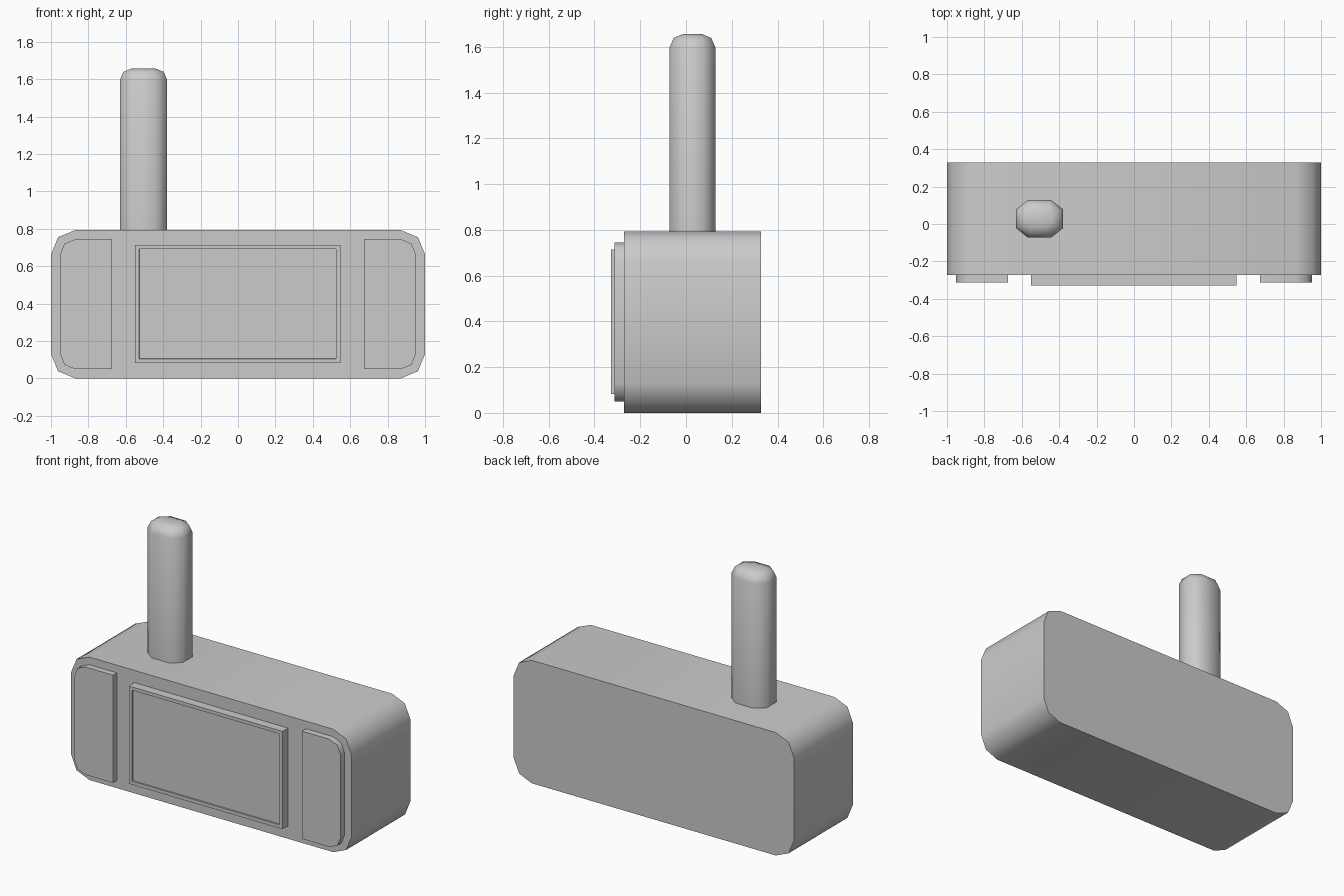
import bpy, bmesh
from math import sin, cos, pi

if "Cube" in bpy.data.objects:
    bpy.data.objects.remove(bpy.data.objects["Cube"])


def finish(name, bm, angle=50):
    bmesh.ops.recalc_face_normals(bm, faces=bm.faces)
    me = bpy.data.meshes.new(name)
    bm.to_mesh(me)
    bm.free()
    ob = bpy.data.objects.new(name, me)
    bpy.context.collection.objects.link(ob)
    bpy.ops.object.select_all(action='DESELECT')
    ob.select_set(True)
    bpy.context.view_layer.objects.active = ob
    bpy.ops.object.shade_smooth_by_angle(angle=angle * pi / 180)
    return ob


def corner(cx, cz, r, start):
    # two-segment rounded corner
    return [(cx + r * cos(start + i * pi / 4), cz + r * sin(start + i * pi / 4)) for i in range(3)]


def slab(bm, outline, y0, y1):
    # extrude an x/z outline from y0 to y1, return the front face (y0)
    front = bm.faces.new([bm.verts.new((x, y0, z)) for x, z in outline])
    back = [bm.verts.new((x, y1, z)) for x, z in outline]
    bm.faces.new(back[::-1])
    f, n = list(front.verts), len(outline)
    for i in range(n):
        j = (i + 1) % n
        bm.faces.new((f[j], f[i], back[i], back[j]))
    return front


# Body
X, Z0, Z1 = 0.87, 0.13, 0.663
bm = bmesh.new()
slab(bm, corner(X, Z1, 0.13, 0) + corner(-X, Z1, 0.13, pi / 2)
     + corner(-X, Z0, 0.13, pi) + corner(X, Z0, 0.13, 1.5 * pi), -0.272, 0.328)
finish("body", bm)

# Side panels, rounded on their outer corners
for side, label in ((1, "right"), (-1, "left")):
    pts = corner(X, Z1, 0.081, 0) + [(0.675, 0.744), (0.675, 0.049)] + corner(X, Z0, 0.081, 1.5 * pi)
    bm = bmesh.new()
    slab(bm, [(side * x, z) for x, z in pts], -0.312, -0.262)
    finish(label + "_panel", bm)

# Screen with slightly recessed inner face
bm = bmesh.new()
front = slab(bm, [(-0.55, 0.083), (0.547, 0.083), (0.547, 0.714), (-0.55, 0.714)], -0.328, -0.262)
bmesh.ops.recalc_face_normals(bm, faces=bm.faces)
bmesh.ops.inset_region(bm, faces=[front], thickness=0.031)
bmesh.ops.inset_region(bm, faces=[front], thickness=0.001, depth=-0.01)
finish("screen", bm, 30)

# Antenna: stretched octagon with a rounded tip
bm = bmesh.new()
rings = []
for z, inset in ((0.77, 0), (1.597, 0), (1.639, 0.018), (1.656, 0.06)):
    a, b = 0.126 - inset, 0.1 - inset
    ca, cb = a * 0.5, b * 0.5
    oct_pts = [(a, -cb), (a, cb), (ca, b), (-ca, b), (-a, cb), (-a, -cb), (-ca, -b), (ca, -b)]
    rings.append([bm.verts.new((x - 0.505, y + 0.028, z)) for x, y in oct_pts])
for lo, hi in zip(rings, rings[1:]):
    for i in range(8):
        j = (i + 1) % 8
        bm.faces.new((lo[i], lo[j], hi[j], hi[i]))
bm.faces.new(rings[0][::-1])
bm.faces.new(rings[-1])
finish("antenna", bm, 60)
